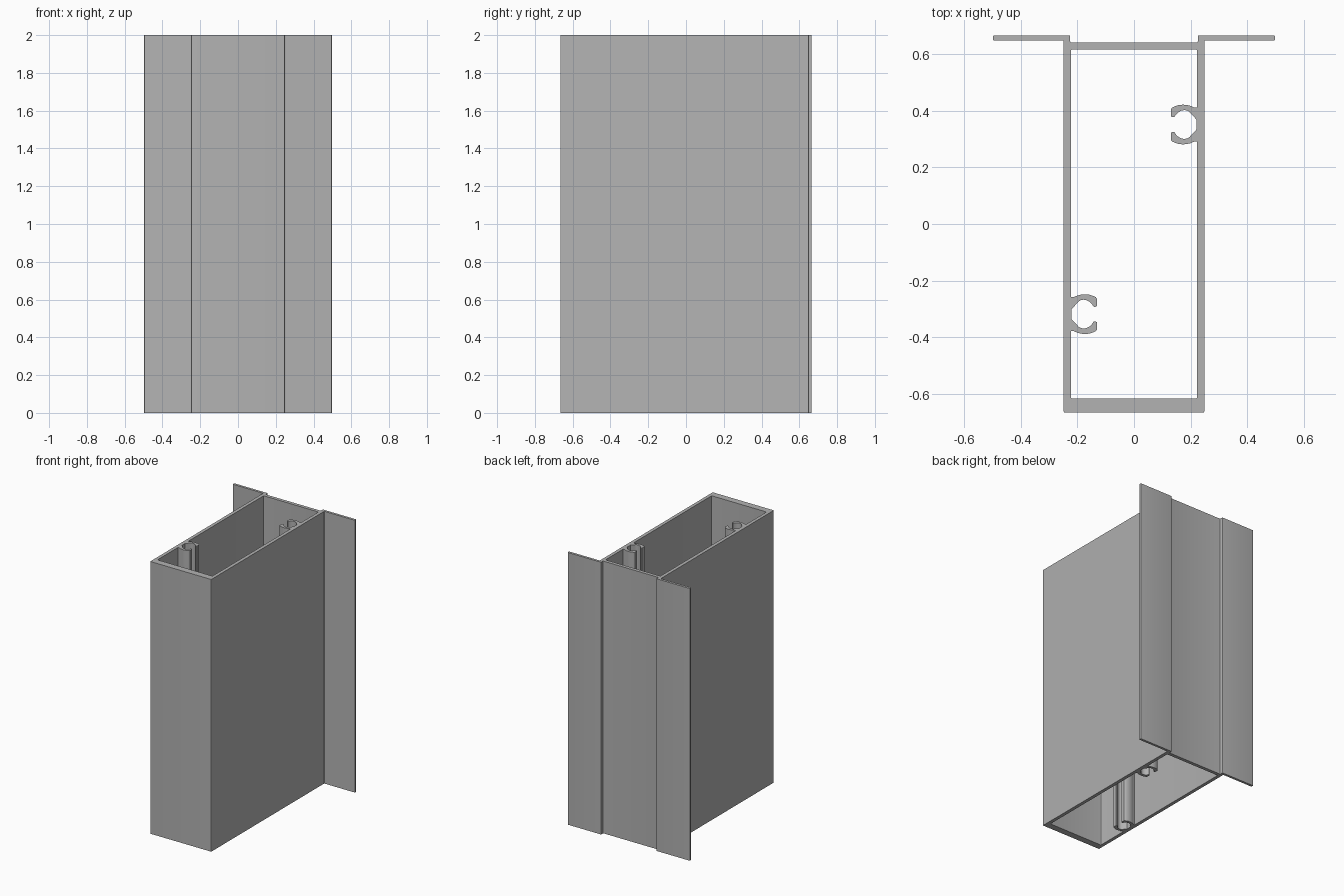
import bpy
from mathutils import Vector

if "Cube" in bpy.data.objects:
    bpy.data.objects.remove(bpy.data.objects["Cube"], do_unlink=True)

HEIGHT = 2.0
OUT_X, IN_X = 0.248, 0.223             # side wall faces
FRONT, IN_FRONT = -0.665, -0.616       # thick front wall
IN_BACK, BACK = 0.616, 0.641           # recessed back wall
FLANGE_X, FLANGE_Y, EDGE = 0.497, 0.647, 0.665


def rounded(points, radius, steps=4):
    """Replace every corner of a closed outline with a small curved corner."""
    result = []
    for i, p in enumerate(points):
        p = Vector(p)
        a = p + (Vector(points[i - 1]) - p).normalized() * radius
        b = p + (Vector(points[(i + 1) % len(points)]) - p).normalized() * radius
        for s in range(steps + 1):
            t = s / steps
            result.append(a * (1 - t) ** 2 + p * 2 * t * (1 - t) + b * t * t)
    return result


def screw_port(centre_y):
    """C-shaped screw channel on the right-hand inner wall, from low y to high y."""
    upper = [(0, 0.060), (0.010, 0.060), (0.024, 0.066), (0.037, 0.069),
             (0.050, 0.070), (0.064, 0.069), (0.077, 0.065), (0.088, 0.060),
             (0.092, 0.055), (0.092, 0.029), (0.088, 0.026), (0.081, 0.026),
             (0.074, 0.036), (0.067, 0.043), (0.056, 0.049), (0.045, 0.051),
             (0.035, 0.049), (0.027, 0.044), (0.021, 0.037), (0.003, 0.018)]
    half = [(IN_X - u, v) for u, v in upper]
    path = [(x, -v) for x, v in half] + half[::-1]
    return [Vector((x, centre_y + v)) for x, v in path]


# Outer outline: box with a flange on each side of the recessed back
right = [(OUT_X, FRONT), (OUT_X, FLANGE_Y), (FLANGE_X, FLANGE_Y),
         (FLANGE_X, EDGE), (IN_X + 0.002, EDGE), (IN_X + 0.002, BACK)]
outer = rounded(right + [(-x, y) for x, y in reversed(right)], 0.004)

# Inner outline: cavity with two screw ports placed diagonally
cavity = rounded([(IN_X, IN_FRONT), (IN_X, IN_BACK),
                  (-IN_X, IN_BACK), (-IN_X, IN_FRONT)], 0.006)
half_count = len(cavity) // 4
right_port = screw_port(0.351)
left_port = [-p for p in screw_port(0.318)]
inner = (cavity[:half_count] + right_port + cavity[half_count:3 * half_count]
         + left_port + cavity[3 * half_count:])

# Extruded profile
curve = bpy.data.curves.new("extruded_profile", "CURVE")
curve.dimensions = "2D"
curve.fill_mode = "BOTH"
curve.extrude = HEIGHT / 2
for outline in (outer, inner):
    spline = curve.splines.new("POLY")
    spline.points.add(len(outline) - 1)
    for point, p in zip(spline.points, outline):
        point.co = (p.x, p.y, 0, 1)
    spline.use_cyclic_u = True

profile = bpy.data.objects.new("extruded_profile", curve)
bpy.context.collection.objects.link(profile)
profile.location.z = HEIGHT / 2

bpy.ops.object.select_all(action="DESELECT")
profile.select_set(True)
bpy.context.view_layer.objects.active = profile
bpy.ops.object.convert(target="MESH")
profile = bpy.context.object

# Plain grey metal
grey = bpy.data.materials.new("grey_metal")
grey.use_nodes = True
colour = (0.45, 0.45, 0.45, 1)
grey.diffuse_color = colour
grey.node_tree.nodes["Principled BSDF"].inputs["Base Color"].default_value = colour
profile.data.materials.clear()
profile.data.materials.append(grey)
bpy.ops.object.shade_smooth_by_angle()
